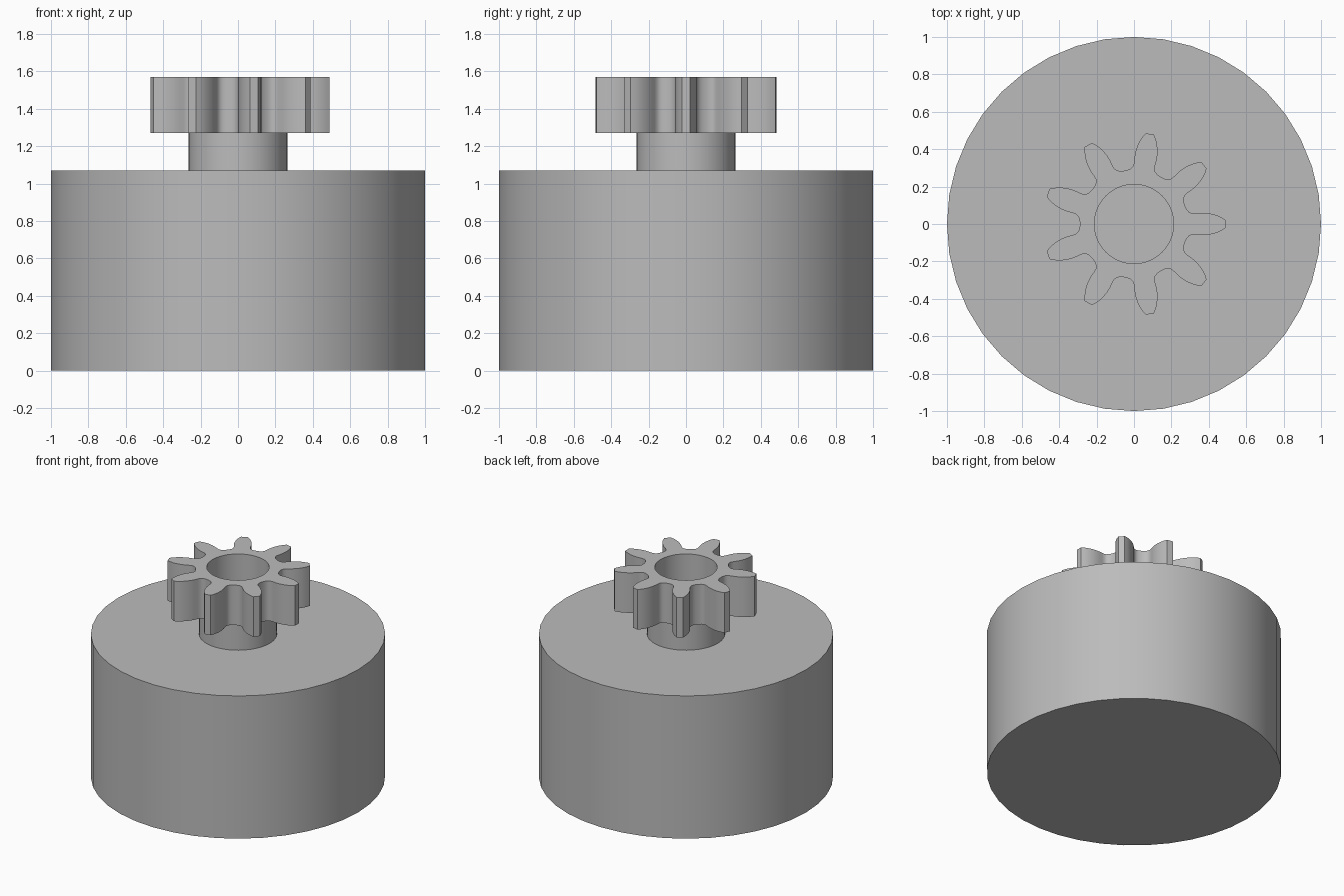
import bpy, bmesh
from math import cos, sin, radians, pi

cube = bpy.data.objects.get("Cube")
if cube:
    bpy.data.objects.remove(cube, do_unlink=True)

grey = bpy.data.materials.new("plain grey")
grey.use_nodes = True
grey.diffuse_color = (0.5, 0.5, 0.5, 1)
grey.node_tree.nodes["Principled BSDF"].inputs["Base Color"].default_value = (0.5, 0.5, 0.5, 1)

BODY_TOP, COLLAR_TOP, GEAR_TOP = 1.07, 1.27, 1.57
TEETH = 9


def finish(obj):
    obj.data.materials.append(grey)
    bpy.ops.object.select_all(action='DESELECT')
    obj.select_set(True)
    bpy.context.view_layer.objects.active = obj
    bpy.ops.object.shade_smooth_by_angle(angle=radians(30))


def cylinder(name, radius, z0, z1, sides=40):
    bpy.ops.mesh.primitive_cylinder_add(vertices=sides, radius=radius, depth=z1 - z0,
                                        location=(0, 0, (z0 + z1) / 2), rotation=(0, 0, pi / 2))
    obj = bpy.context.object
    obj.name = name
    finish(obj)


def polar(radius, degrees):
    a = radians(degrees)
    return radius * cos(a), radius * sin(a), COLLAR_TOP


# Motor can and the collar on its top
cylinder("motor_body", 1.0, 0, BODY_TOP)
cylinder("collar", 0.265, BODY_TOP, COLLAR_TOP)

# Half a tooth from tip to root: radius, degrees from the tooth centre
half = [(0.489, 2.6), (0.468, 4.4), (0.445, 6.0), (0.42, 7.4), (0.39, 8.7), (0.36, 9.5),
        (0.335, 9.8), (0.315, 10.4), (0.302, 12.0), (0.294, 14.5), (0.29, 17.5)]
tooth = [(r, -a) for r, a in reversed(half)] + half
step = 360 / TEETH
outline = [polar(r, a + i * step) for i in range(TEETH) for r, a in tooth]
bore = [polar(0.212, 9 * i) for i in range(40)]

# Pinion: fill between outline and bore, then extrude upward
bm = bmesh.new()
edges = []
for loop in (outline, bore):
    verts = [bm.verts.new(p) for p in loop]
    edges += [bm.edges.new((verts[i - 1], verts[i])) for i in range(len(verts))]
bmesh.ops.triangle_fill(bm, edges=edges, use_beauty=True)
top = bmesh.ops.extrude_face_region(bm, geom=bm.faces[:], use_keep_orig=True)["geom"]
bmesh.ops.translate(bm, vec=(0, 0, GEAR_TOP - COLLAR_TOP),
                    verts=[g for g in top if isinstance(g, bmesh.types.BMVert)])
bmesh.ops.recalc_face_normals(bm, faces=bm.faces[:])
mesh = bpy.data.meshes.new("pinion_gear")
bm.to_mesh(mesh)
bm.free()
gear = bpy.data.objects.new("pinion_gear", mesh)
bpy.context.collection.objects.link(gear)
finish(gear)
